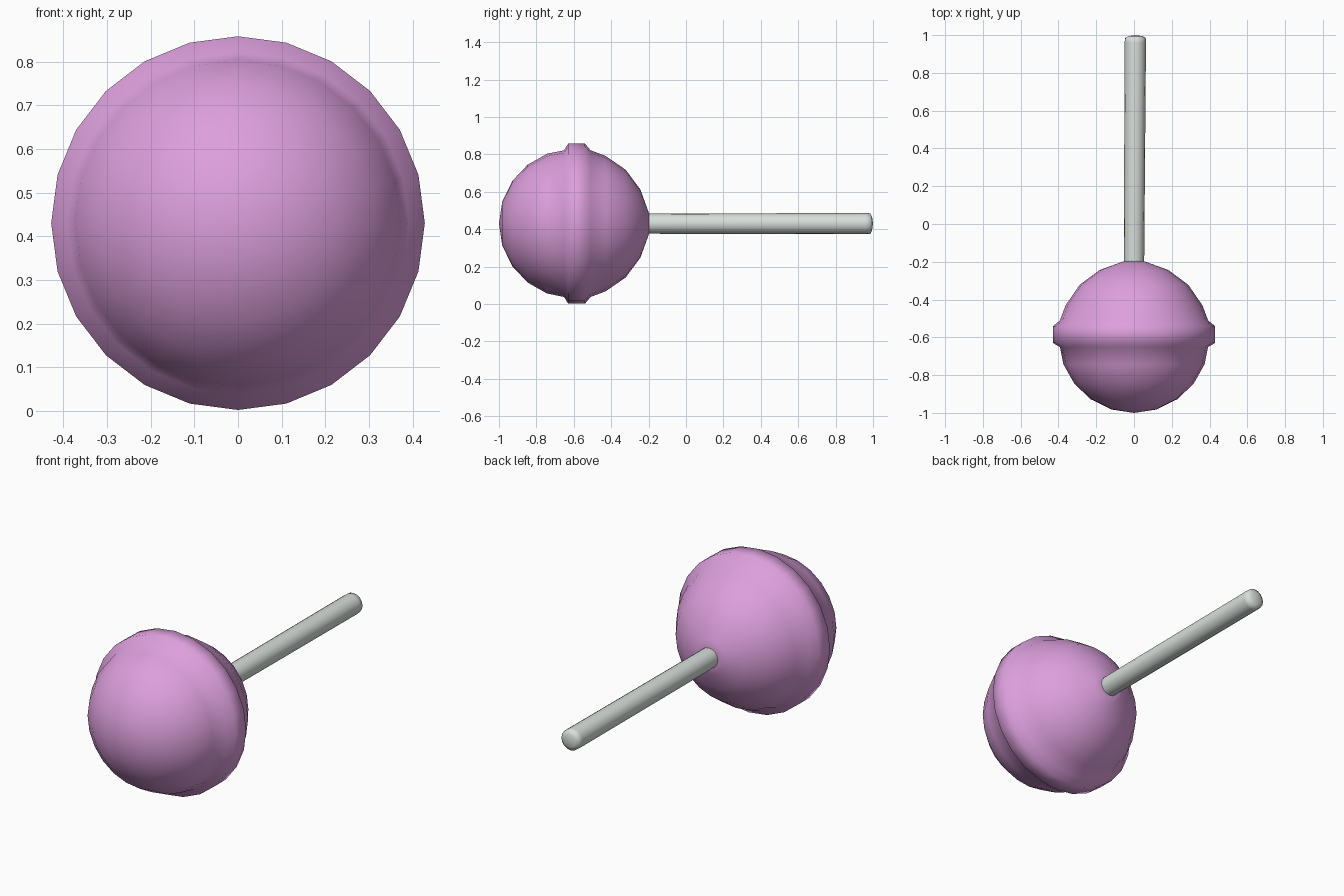
import bpy, bmesh, math

if "Cube" in bpy.data.objects:
    bpy.data.objects.remove(bpy.data.objects["Cube"])

CZ = 0.43  # height of the lollipop axis


def material(name, rgb):
    m = bpy.data.materials.new(name)
    m.diffuse_color = (*rgb, 1)
    m.use_nodes = True
    m.node_tree.nodes["Principled BSDF"].inputs["Base Color"].default_value = m.diffuse_color
    return m


def lathe(name, profile, sides, mat, tilt=0.0):
    """Revolve (y, radius) points about the y axis, shifting x by tilt along y."""
    bm = bmesh.new()
    rings = []
    for y, r in profile:
        cx = tilt * (y + 0.2)
        if r == 0:
            rings.append([bm.verts.new((cx, y, CZ))])
        else:
            rings.append([bm.verts.new((cx + r * math.sin(2 * math.pi * i / sides), y,
                                        CZ + r * math.cos(2 * math.pi * i / sides)))
                          for i in range(sides)])
    for a, b in zip(rings, rings[1:]):
        for i in range(sides):
            j = (i + 1) % sides
            if len(a) == 1:
                bm.faces.new((a[0], b[i], b[j]))
            elif len(b) == 1:
                bm.faces.new((a[i], b[0], a[j]))
            else:
                bm.faces.new((a[i], b[i], b[j], a[j]))
    bmesh.ops.recalc_face_normals(bm, faces=bm.faces)
    for f in bm.faces:
        f.smooth = True
    me = bpy.data.meshes.new(name)
    bm.to_mesh(me)
    bm.free()
    me.materials.append(mat)
    ob = bpy.data.objects.new(name, me)
    bpy.context.collection.objects.link(ob)
    return ob


pink = material("candy pink", (0.72, 0.35, 0.72))
white = material("stick off white", (0.68, 0.73, 0.70))


def ball(deg):
    a = math.radians(deg)
    return (-0.6 - 0.4 * math.cos(a), 0.4 * math.sin(a))


# candy ball with a raised band round the middle
head = [(-1.0, 0)] + [ball(d) for d in (17, 35, 52, 69)]
head += [(-0.652, 0.392), (-0.63, 0.428), (-0.54, 0.428), (-0.51, 0.392)]
head += [ball(d) for d in (115, 134, 153, 167)] + [(-0.196, 0.05), (-0.21, 0)]
lathe("candy_head", head, 24, pink)

# stick with a softly rounded end
lathe("stick", [(-0.25, 0), (-0.25, 0.053), (-0.2, 0.054), (0.96, 0.0565),
                (0.985, 0.055), (0.995, 0.035), (1.0, 0)], 16, white, tilt=0.006)
